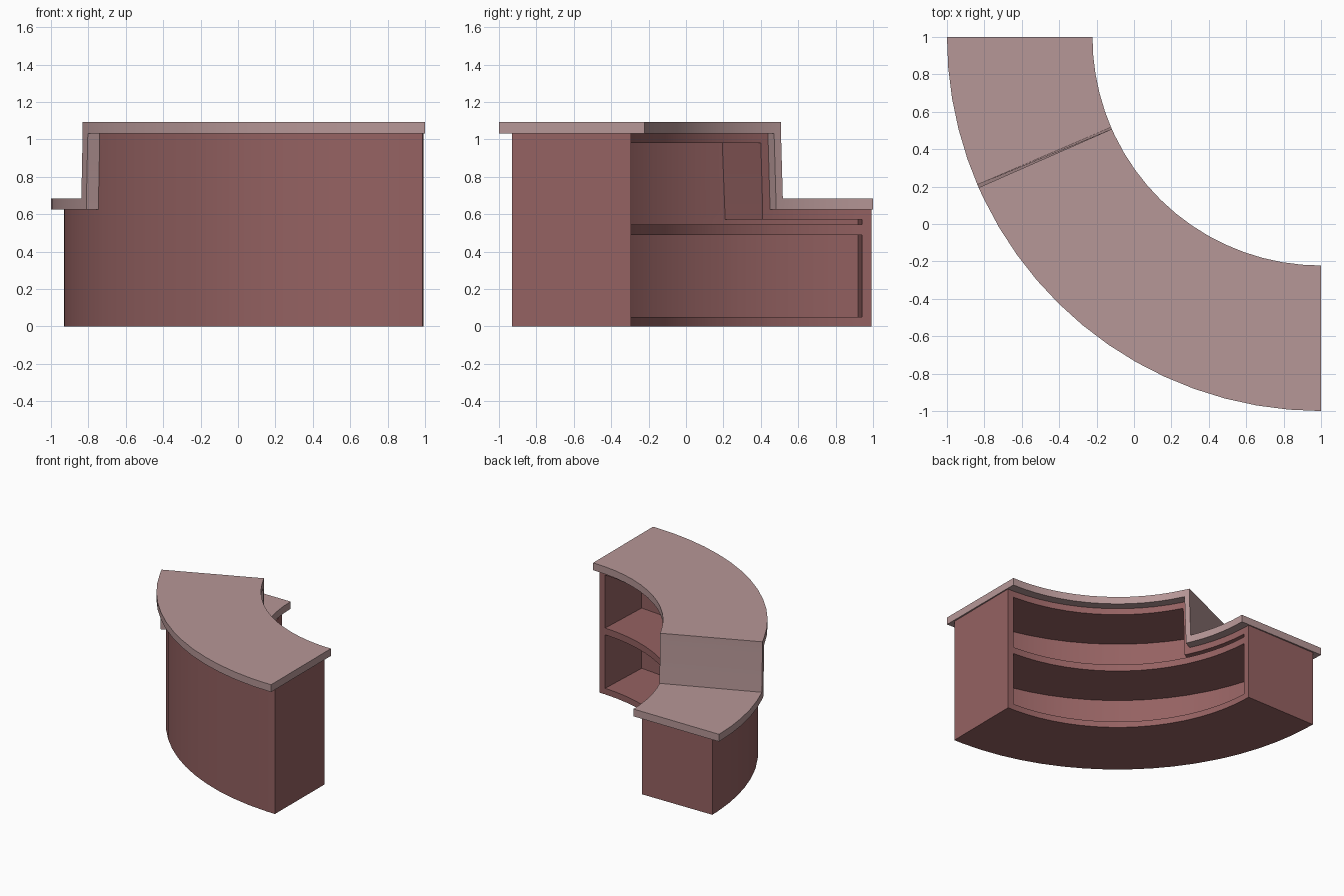
import bpy, bmesh, math

if "Cube" in bpy.data.objects:
    bpy.data.objects.remove(bpy.data.objects["Cube"])

CX = CY = 1.0            # centre of the quarter-circle plan
STEP = 5.0               # degrees per arc segment
SPLIT = (23.75, 25.65, 27.6)  # riser outer face, riser inner face, upper bay end


def material(name, rgb):
    m = bpy.data.materials.new(name)
    m.diffuse_color = (*rgb, 1)
    m.use_nodes = True
    m.node_tree.nodes["Principled BSDF"].inputs["Base Color"].default_value = m.diffuse_color
    return m


def subdivide(marks):
    """Fill the gaps between the given angles with even arc segments."""
    out = [marks[0]]
    for a, b in zip(marks, marks[1:]):
        n = max(1, math.ceil((b - a) / STEP - 1e-6))
        out += [a + (b - a) * k / n for k in range(1, n + 1)]
    return out


def polar_solid(name, radii, angles, heights, solid, mat):
    """Skin the cells of a (radius, angle, height) grid for which solid() is true."""
    axes = (radii, subdivide(angles), heights)
    size = [len(a) - 1 for a in axes]
    bm = bmesh.new()
    cache = {}

    def vert(idx):
        if idx not in cache:
            r, a, z = (axes[k][idx[k]] for k in range(3))
            if z < 0.7 and any(abs(a - s) < 0.01 for s in SPLIT):
                a -= 0.5                      # the step leans slightly
            t = math.radians(180 + a)
            cache[idx] = bm.verts.new((CX + r * math.cos(t), CY + r * math.sin(t), z))
        return cache[idx]

    def filled(c):
        if any(c[k] < 0 or c[k] >= size[k] for k in range(3)):
            return False
        return solid(*((axes[k][c[k]] + axes[k][c[k] + 1]) / 2 for k in range(3)))

    for c in ((i, j, k) for i in range(size[0]) for j in range(size[1]) for k in range(size[2])):
        if not filled(c):
            continue
        for ax in range(3):
            u, v = (ax + 1) % 3, (ax + 2) % 3
            for side in (0, 1):
                n = list(c)
                n[ax] += 1 if side else -1
                if filled(n):
                    continue
                loop = []
                for du, dv in ((0, 0), (1, 0), (1, 1), (0, 1)):
                    p = list(c)
                    p[ax] += side
                    p[u] += du
                    p[v] += dv
                    loop.append(vert(tuple(p)))
                bm.faces.new(loop if side else loop[::-1])
    bmesh.ops.recalc_face_normals(bm, faces=bm.faces)
    me = bpy.data.meshes.new(name)
    bm.to_mesh(me)
    bm.free()
    ob = bpy.data.objects.new(name, me)
    bpy.context.collection.objects.link(ob)
    me.materials.append(mat)
    bpy.ops.object.select_all(action='DESELECT')
    ob.select_set(True)
    bpy.context.view_layer.objects.active = ob
    bpy.ops.object.shade_smooth_by_angle(angle=math.radians(30))
    return ob


base_mat = material("dusty red cabinet", (0.30, 0.122, 0.122))
top_mat = material("pale rose counter", (0.47, 0.31, 0.31))


# Cabinet: stepped block with a lower bay and an L-shaped upper bay on the inner side
def cabinet(r, a, z):
    if z > 0.625 and a < SPLIT[1]:
        return False
    if r < 1.74 and 2.65 < a < 87.35:
        if 0.05 < z < 0.49:
            return False
        if 0.545 < z < (0.98 if a > SPLIT[2] else 0.572):
            return False
    return True


polar_solid("cabinet", [1.295, 1.74, 1.93],
            [0.4, 2.65, SPLIT[1], SPLIT[2], 87.35, 89.6],
            [0, 0.05, 0.49, 0.545, 0.572, 0.625, 0.98, 1.032], cabinet, base_mat)


# Countertop: low slab, upright riser and high slab in one band
def counter(r, a, z):
    if a < SPLIT[0]:
        return z < 0.685
    return a < SPLIT[1] or z > 1.032


polar_solid("countertop", [1.222, 2.0], [0, SPLIT[0], SPLIT[1], 90],
            [0.625, 0.685, 1.032, 1.092], counter, top_mat)
